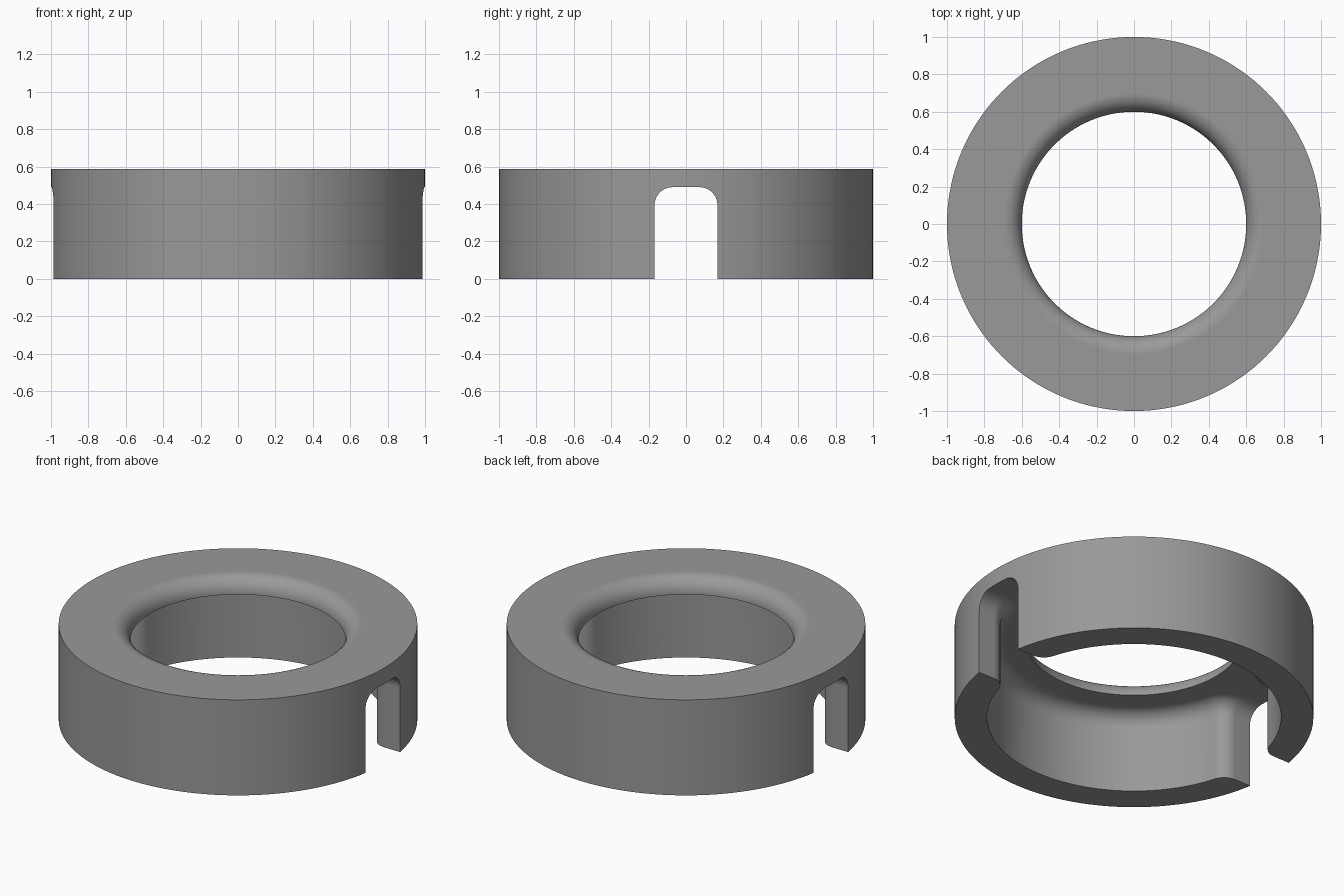
import bpy, bmesh, math

if "Cube" in bpy.data.objects:
    bpy.data.objects.remove(bpy.data.objects["Cube"])

H, ROOF = 0.588, 0.49          # total height, underside of the flange
R_OUT, R_HOLE, R_WALL = 1.0, 0.6, 0.82
SLOT, FIL = 0.168, 0.096       # slot half width, fillet radius
SEG = 144

grey = bpy.data.materials.new("grey")
grey.diffuse_color = (0.32, 0.32, 0.32, 1)
grey.use_nodes = True
grey.node_tree.nodes["Principled BSDF"].inputs["Base Color"].default_value = grey.diffuse_color


def make_object(name, bm):
    bmesh.ops.recalc_face_normals(bm, faces=bm.faces)
    mesh = bpy.data.meshes.new(name)
    bm.to_mesh(mesh)
    bm.free()
    mesh.materials.append(grey)
    obj = bpy.data.objects.new(name, mesh)
    bpy.context.collection.objects.link(obj)
    return obj


def loft(bm, loops, closed=False):
    """Join equal loops of points with quads, all the way round each loop."""
    rows = [[bm.verts.new(p) for p in loop] for loop in loops]
    pairs = list(zip(rows, rows[1:])) + ([(rows[-1], rows[0])] if closed else [])
    for a, b in pairs:
        for i in range(len(a)):
            j = (i + 1) % len(a)
            bm.faces.new((a[i], a[j], b[j], b[i]))
    return rows


# Ring body: revolved section with a rounded mouth on the upper hole edge
rad = H - ROOF - 0.001
section = [(R_HOLE, 0), (R_OUT, 0), (R_OUT, H)]
for i in range(13):
    t = math.pi / 2 * (1 - i / 12)
    section.append((R_HOLE + rad * (1 - math.cos(t)), H - rad + rad * math.sin(t)))
angles = [2 * math.pi * i / SEG for i in range(SEG)]
bm = bmesh.new()
loft(bm, [[(r * math.cos(a), r * math.sin(a), z) for a in angles] for r, z in section], True)
ring = make_object("slotted_ring", bm)


# Cavity outline: circle with a slot on each side, rounded where they meet
def outline(d, z):
    cy = SLOT + FIL
    cx = math.sqrt((R_WALL + FIL) ** 2 - cy ** 2)
    phi = math.atan2(cy, cx)
    corner = []
    for i in range(11):
        a = -math.pi / 2 + (phi - math.pi / 2) * i / 10
        corner.append((cx + (FIL + d) * math.cos(a), cy + (FIL + d) * math.sin(a)))
    half = [(1.2, SLOT - d)] + corner
    for i in range(1, 56):
        a = phi + (math.pi - 2 * phi) * i / 56
        half.append(((R_WALL - d) * math.cos(a), (R_WALL - d) * math.sin(a)))
    half += [(-x, y) for x, y in reversed(corner)] + [(-1.2, SLOT - d)]
    return [(x, y, z) for x, y in half] + [(-x, -y, z) for x, y in half]


# Cavity cutter: straight walls blending into the roof with a fillet
loops = [outline(0, -0.1)]
for i in range(11):
    t = math.pi / 2 * i / 10
    loops.append(outline(FIL * (1 - math.cos(t)), ROOF - FIL + FIL * math.sin(t)))
bm = bmesh.new()
rows = loft(bm, loops)
bm.faces.new(rows[0])
bm.faces.new(rows[-1])
cutter = make_object("cavity_cutter", bm)
cutter.hide_render = True

cut = ring.modifiers.new("cavity", 'BOOLEAN')
cut.operation = 'DIFFERENCE'
cut.solver = 'EXACT'
cut.object = cutter
bpy.context.view_layer.objects.active = ring
ring.select_set(True)
cutter.select_set(False)
bpy.ops.object.modifier_apply(modifier=cut.name)
bpy.data.objects.remove(cutter)

# Smooth curved faces, keep flats flat
bpy.ops.object.shade_smooth_by_angle(angle=math.radians(30))
weighted = ring.modifiers.new("flat_normals", 'WEIGHTED_NORMAL')
weighted.keep_sharp = True
